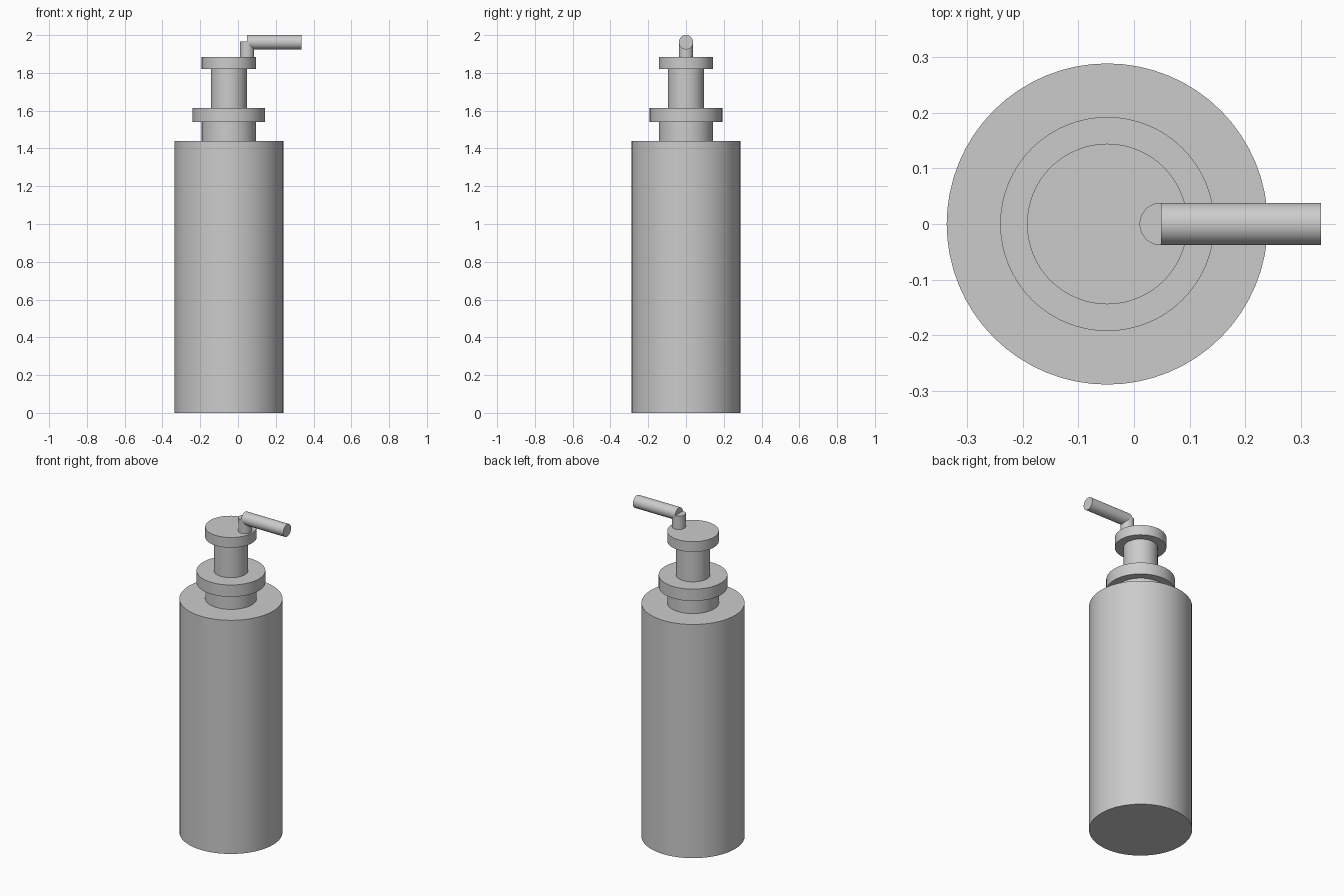
import bpy
import math

cube = bpy.data.objects.get("Cube")
if cube:
    bpy.data.objects.remove(cube, do_unlink=True)

# Single plain grey
grey = bpy.data.materials.new("plain_grey")
grey.use_nodes = True
colour = (0.6, 0.6, 0.6, 1)
grey.diffuse_color = colour
grey.node_tree.nodes["Principled BSDF"].inputs["Base Color"].default_value = colour

AXIS_X = -0.048    # centre line of the bottle
SPOUT_X = 0.048    # centre line of the nozzle post


def cylinder(name, radius, length, centre, rotation=(0, 0, 0)):
    bpy.ops.mesh.primitive_cylinder_add(vertices=64, radius=radius, depth=length,
                                        location=centre, rotation=rotation)
    part = bpy.context.object
    part.name = name
    part.data.materials.append(grey)
    bpy.ops.object.shade_smooth_by_angle(angle=math.radians(30))


# Stacked upright parts: name, radius, bottom, top
for name, radius, bottom, top in [
    ("bottle_body", 0.288, 0, 1.44),
    ("bottle_neck", 0.144, 1.44, 1.54),
    ("screw_collar", 0.192, 1.54, 1.613),
    ("pump_stem", 0.096, 1.613, 1.82),
    ("pump_head", 0.144, 1.82, 1.883),
]:
    cylinder(name, radius, top - bottom, (AXIS_X, 0, (bottom + top) / 2))

# Nozzle post and sideways spout
cylinder("nozzle_post", 0.038, 0.083, (SPOUT_X, 0, 1.9235))
cylinder("spout", 0.038, 0.287, (SPOUT_X + 0.1435, 0, 1.962), (0, math.pi / 2, 0))
